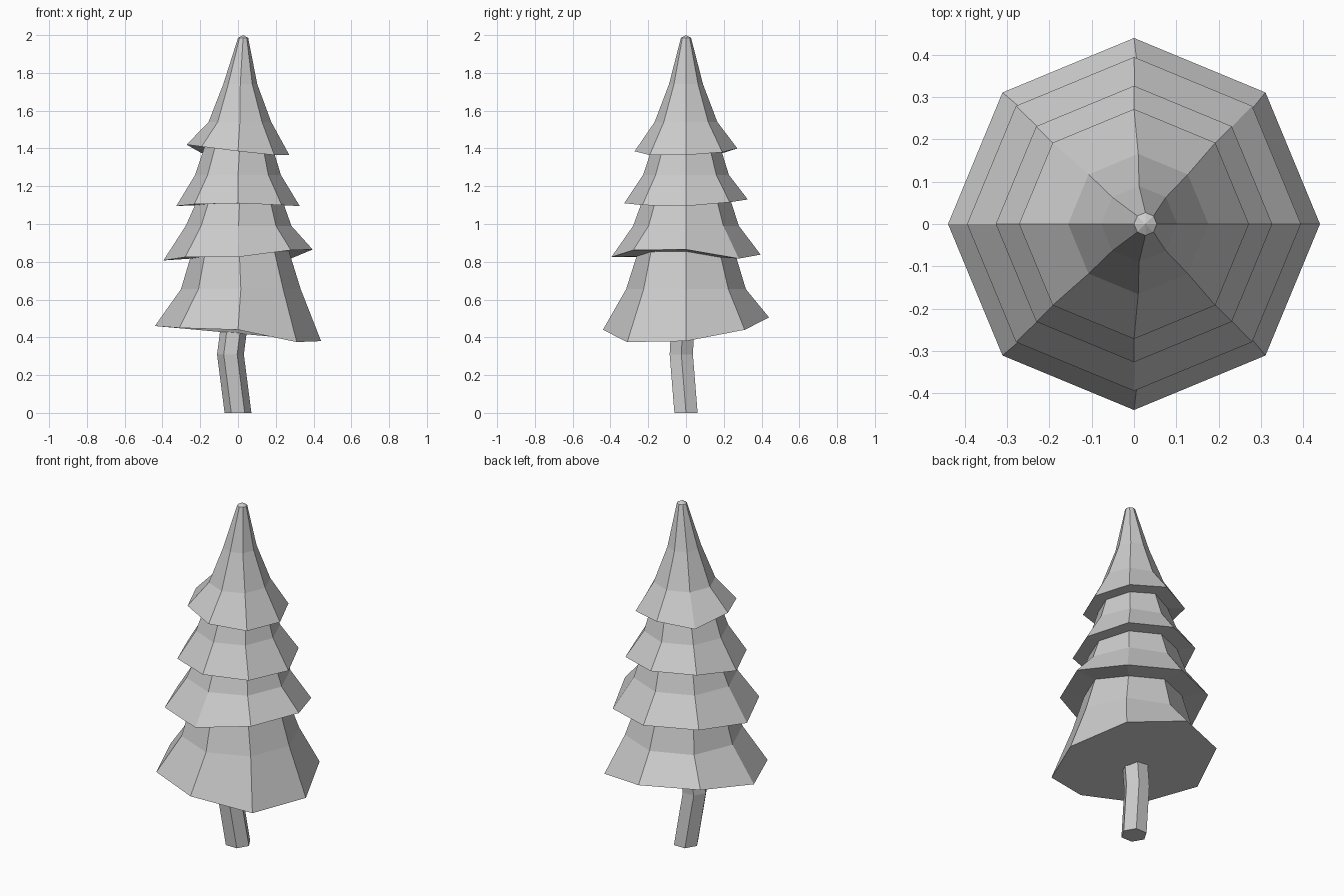
import bpy, bmesh, math

if "Cube" in bpy.data.objects:
    bpy.data.objects.remove(bpy.data.objects["Cube"])


def ring(bm, sides, r, zs, cx=0.0, cy=0.0):
    """One horizontal loop; zs is a single height or one height per corner."""
    if not isinstance(zs, (list, tuple)):
        zs = [zs] * sides
    return [bm.verts.new((cx + r * math.cos(math.tau * i / sides),
                          cy + r * math.sin(math.tau * i / sides), zs[i]))
            for i in range(sides)]


def bridge(bm, a, b):
    n = len(a)
    for i in range(n):
        j = (i + 1) % n
        bm.faces.new((a[i], a[j], b[j], b[i]))


def finish(bm, name, mat):
    bmesh.ops.recalc_face_normals(bm, faces=bm.faces)
    me = bpy.data.meshes.new(name)
    bm.to_mesh(me)
    bm.free()
    me.materials.append(mat)
    ob = bpy.data.objects.new(name, me)
    bpy.context.collection.objects.link(ob)
    return ob


grey = bpy.data.materials.new("plain grey")
grey.diffuse_color = (0.6, 0.6, 0.6, 1)
grey.use_nodes = True
grey.node_tree.nodes["Principled BSDF"].inputs["Base Color"].default_value = grey.diffuse_color

# Branch tiers: skirt radius, uneven skirt heights (counter-clockwise from +x),
# then the rings above the skirt as (radius, height, x offset)
tiers = [
    (0.44, [.38, .44, .505, .51, .46, .45, .44, .375], [(.317, .655, .015)]),
    (0.395, [.865, .817, .838, .84, .807, .825, .825, .862], [(.28, .99, .003)]),
    (0.327, [1.095, 1.115, 1.13, 1.13, 1.095, 1.105, 1.11, 1.1], [(.227, 1.26, 0)]),
    (0.272, [1.365, 1.38, 1.40, 1.375, 1.42, 1.41, 1.385, 1.365],
     [(.166, 1.54, .01), (.09, 1.74, .012), (.027, 1.985, .027)]),
]
# Radius where each tier meets the underside of the one above
necks = [.262, .236, .185]

bm = bmesh.new()
prev = None
for k, (r, zs, upper) in enumerate(tiers):
    if prev:
        # neck of the lower tier, lying in the tilted underside of this one
        mean, f = sum(zs) / 8, necks[k - 1] / r
        neck = ring(bm, 8, necks[k - 1], [mean + (z - mean) * f for z in zs], .008)
        bridge(bm, prev, neck)
    skirt = ring(bm, 8, r, zs)
    if prev:
        bridge(bm, neck, skirt)
    else:
        bm.faces.new(skirt[::-1])
    prev = skirt
    for ur, uz, ux in upper:
        nxt = ring(bm, 8, ur, uz, ux)
        bridge(bm, prev, nxt)
        prev = nxt
# Blunt tip
tip = bm.verts.new((.027, 0, 2.0))
for i in range(8):
    bm.faces.new((prev[i], prev[(i + 1) % 8], tip))
finish(bm, "branches", grey)

# Crooked six-sided trunk
bm = bmesh.new()
path = [(0, 0, 0), (-.04, -.025, .31), (-.015, -.015, .5)]
loops = [ring(bm, 6, .071, z, x, y) for x, y, z in path]
for a, b in zip(loops, loops[1:]):
    bridge(bm, a, b)
bm.faces.new(loops[0][::-1])
bm.faces.new(loops[-1])
finish(bm, "trunk", grey)
